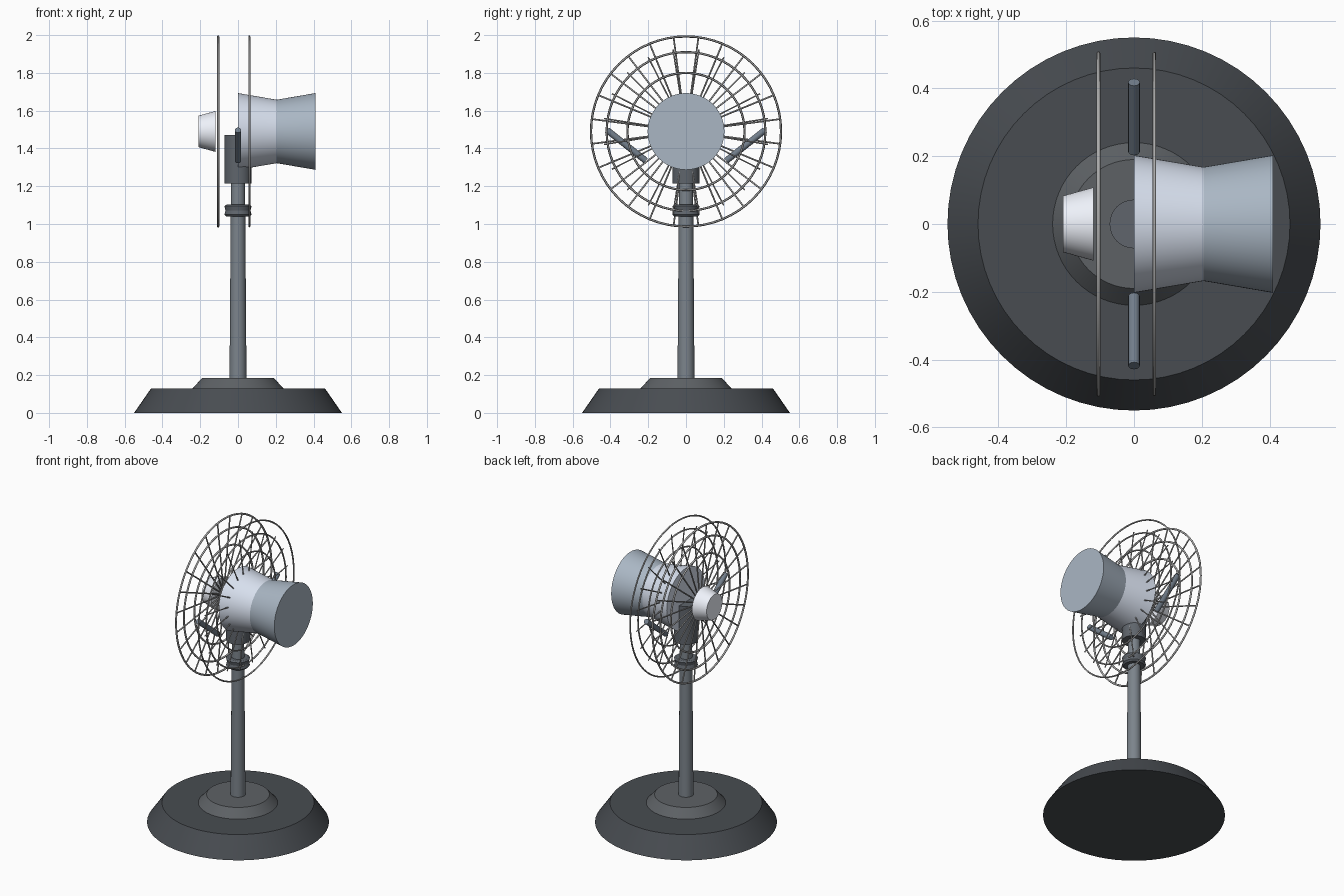
import bpy
from math import pi, cos, sin, radians
from mathutils import Vector, Matrix

if "Cube" in bpy.data.objects:
    bpy.data.objects.remove(bpy.data.objects["Cube"])

HUB_Z = 1.49


def material(name, r, g, b):
    mat = bpy.data.materials.new(name)
    mat.diffuse_color = (r, g, b, 1)
    mat.use_nodes = True
    mat.node_tree.nodes["Principled BSDF"].inputs["Base Color"].default_value = mat.diffuse_color
    return mat


BASE = material("charcoal", 0.065, 0.073, 0.083)
STEP = material("dark_grey", 0.11, 0.12, 0.13)
NECK = material("iron", 0.115, 0.13, 0.15)
POLE = material("slate", 0.20, 0.23, 0.26)
BRACE = material("blue_slate", 0.17, 0.21, 0.26)
REAR = material("steel_blue", 0.40, 0.47, 0.55)
BODY = material("pale_blue", 0.68, 0.74, 0.85)
CAP = material("near_white", 0.86, 0.89, 0.96)
WIRE = material("wire_grey", 0.42, 0.42, 0.42)


def finish(obj, mat, angle=20):
    obj.data.materials.append(mat)
    bpy.ops.object.select_all(action='DESELECT')
    obj.select_set(True)
    bpy.context.view_layer.objects.active = obj
    bpy.ops.object.shade_smooth_by_angle(angle=radians(angle))


def lathe(name, profile, mat, sides=64, along_x=False):
    """Capped solid of revolution from (radius, position) pairs."""
    verts, faces = [], []
    for r, h in profile:
        for i in range(sides):
            a = 2 * pi * i / sides
            c, s = r * cos(a), r * sin(a)
            verts.append((h, c, s + HUB_Z) if along_x else (c, s, h))
    for k in range(len(profile) - 1):
        for i in range(sides):
            j = (i + 1) % sides
            faces.append((k * sides + i, k * sides + j,
                          (k + 1) * sides + j, (k + 1) * sides + i))
    faces.append(tuple(reversed(range(sides))))
    top = (len(profile) - 1) * sides
    faces.append(tuple(range(top, top + sides)))
    mesh = bpy.data.meshes.new(name)
    mesh.from_pydata(verts, [], faces)
    obj = bpy.data.objects.new(name, mesh)
    bpy.context.collection.objects.link(obj)
    finish(obj, mat)


def rod(name, a, b, radius, mat, sides=8):
    a, b = Vector(a), Vector(b)
    d = b - a
    bpy.ops.mesh.primitive_cylinder_add(vertices=sides, radius=radius, depth=d.length)
    obj = bpy.context.object
    obj.name = name
    obj.matrix_world = Matrix.Translation((a + b) / 2) @ d.to_track_quat('Z', 'Y').to_matrix().to_4x4()
    finish(obj, mat, 50)


def polar(x, r, angle):
    return (x, r * sin(angle), HUB_Z + r * cos(angle))


def cage(name, x, wire, count, inner, outer):
    # concentric wire rings
    for i, r in enumerate((0.503, 0.42, 0.31)):
        bpy.ops.mesh.primitive_torus_add(major_radius=r, minor_radius=wire,
                                         major_segments=64, minor_segments=8,
                                         location=(x, 0, HUB_Z), rotation=(0, pi / 2, 0))
        ring = bpy.context.object
        ring.name = f"{name}_ring_{i + 1}"
        finish(ring, WIRE, 60)
    # radial wires
    for i in range(count):
        a = 2 * pi * (i + 0.5) / count
        rod(f"{name}_spoke_{i + 1}", polar(x, inner, a), polar(x, outer, a), wire * 0.75, WIRE)


# stand
lathe("base", [(0.55, 0), (0.46, 0.13)], BASE)
lathe("base_step", [(0.24, 0.13), (0.19, 0.185)], STEP)
lathe("pole", [(0.045, 0.18), (0.037, 1.25)], POLE, 32)
lathe("pole_collar", [(0.063, 1.04), (0.072, 1.05), (0.066, 1.072),
                      (0.072, 1.095), (0.062, 1.102)], NECK, 32)
lathe("neck", [(0.072, 1.215), (0.072, 1.47)], NECK, 32)

# motor housing in two tones, and front hub
lathe("motor_front", [(0.203, 0), (0.168, 0.205)], BODY, along_x=True)
lathe("motor_rear", [(0.168, 0.205), (0.203, 0.41)], REAR, along_x=True)
lathe("hub_cap", [(0.083, -0.21), (0.108, -0.12)], CAP, along_x=True)

# guard cages
cage("front_cage", -0.105, 0.006, 24, 0.01, 0.503)
cage("rear_cage", 0.06, 0.005, 20, 0.19, 0.44)

# side braces
for side, y in (("left", -1), ("right", 1)):
    rod(f"{side}_brace", (0, y * 0.213, 1.335), (0, y * 0.418, 1.497), 0.017, BRACE, 16)
